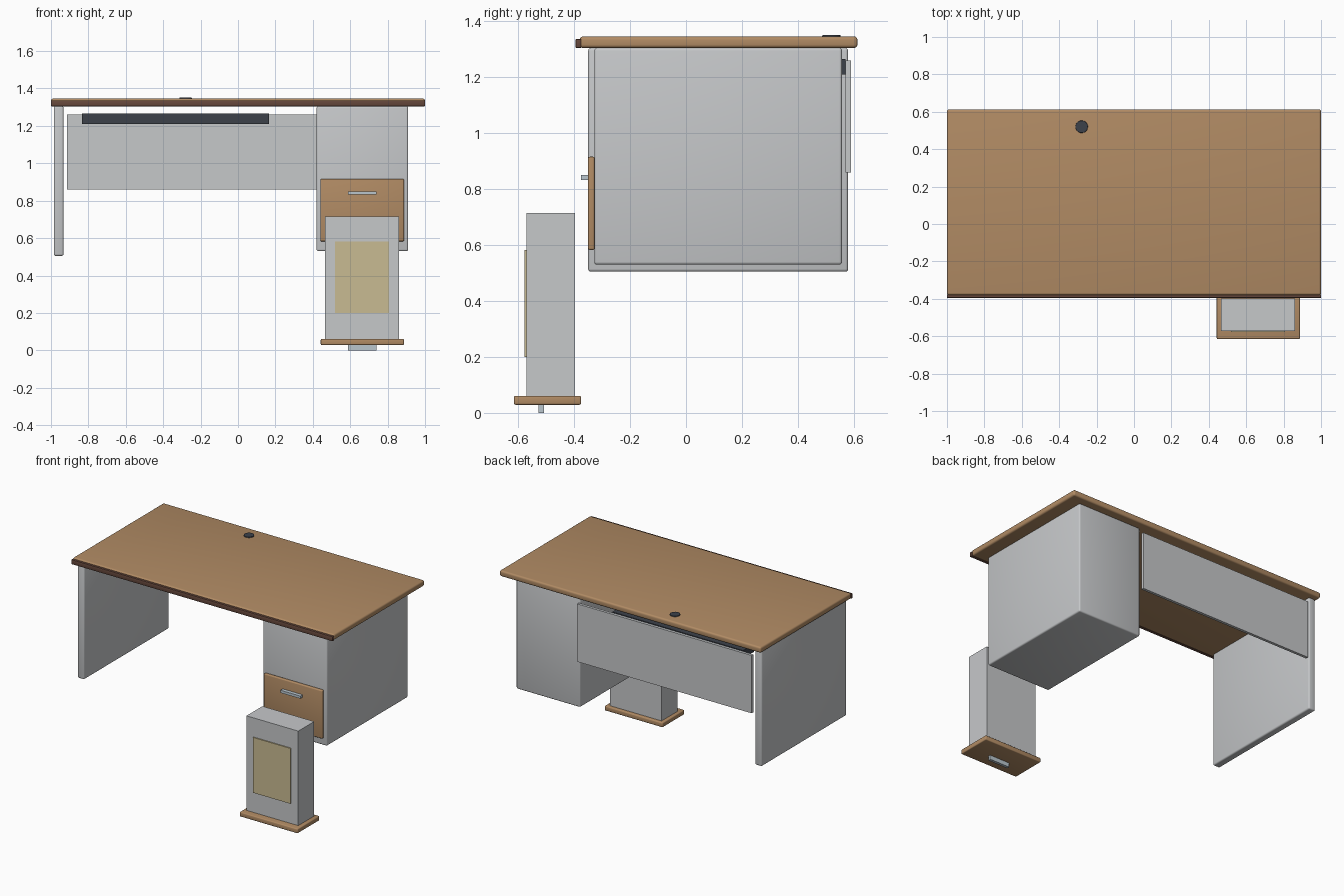
import bpy, bmesh
from mathutils import Matrix, Vector

default = bpy.data.objects.get("Cube")
if default:
    bpy.data.objects.remove(default, do_unlink=True)


def linear(v):
    v /= 255
    return v / 12.92 if v < 0.04 else ((v + 0.055) / 1.055) ** 2.4


def material(name, r, g, b):
    m = bpy.data.materials.new(name)
    m.use_nodes = True
    color = (linear(r), linear(g), linear(b), 1)
    m.diffuse_color = color
    m.node_tree.nodes["Principled BSDF"].inputs["Base Color"].default_value = color
    return m


wood = material("light wood", 177, 139, 100)
edge_brown = material("dark brown edging", 102, 72, 60)
gray = material("light gray panel", 198, 200, 202)
metal = material("pale blue metal", 186, 198, 206)
dark = material("dark plastic", 60, 65, 74)
tan = material("pale yellow card", 201, 187, 146)


def finish(name, bm, mat):
    mesh = bpy.data.meshes.new(name)
    bm.to_mesh(mesh)
    bm.free()
    mesh.materials.append(mat)
    ob = bpy.data.objects.new(name, mesh)
    bpy.context.collection.objects.link(ob)
    bpy.ops.object.select_all(action="DESELECT")
    ob.select_set(True)
    bpy.context.view_layer.objects.active = ob
    bpy.ops.object.shade_smooth_by_angle()
    return ob


def box(name, xs, ys, zs, mat, bevel=0, segments=3):
    """Box between limits on each axis, with optional rounded edges."""
    low, high = map(Vector, zip(xs, ys, zs))
    bm = bmesh.new()
    bmesh.ops.create_cube(bm, size=1, matrix=Matrix.Translation((low + high) / 2)
                          @ Matrix.Diagonal((*(high - low), 1)))
    if bevel:
        bmesh.ops.bevel(bm, geom=bm.edges[:], offset=bevel, segments=segments,
                        profile=0.5, affect="EDGES")
    return finish(name, bm, mat)


# Desktop with its front edging
box("desktop", (-1, 1), (-0.38, 0.613), (1.305, 1.346), wood, 0.012, 4)
box("front_edging", (-1, 1), (-0.395, -0.375), (1.305, 1.337), edge_brown, 0.003, 2)

# Cable grommet
bm = bmesh.new()
bmesh.ops.create_cone(bm, cap_ends=True, segments=32, radius1=0.034, radius2=0.032,
                      depth=0.008, matrix=Matrix.Translation((-0.28, 0.52, 1.347)))
finish("cable_grommet", bm, dark)

# Supports
box("side_panel", (-0.985, -0.933), (-0.35, 0.58), (0.505, 1.305), gray, 0.01)
box("pedestal", (0.42, 0.91), (-0.328, 0.558), (0.53, 1.305), gray, 0.01)
box("modesty_panel", (-0.915, 0.42), (0.571, 0.59), (0.86, 1.26), gray)
box("cable_tray", (-0.835, 0.165), (0.45, 0.57), (1.21, 1.265), dark)

# Closed drawer
box("drawer_front", (0.44, 0.888), (-0.35, -0.327), (0.583, 0.916), wood, 0.006)
box("drawer_handle", (0.587, 0.74), (-0.375, -0.349), (0.832, 0.85), metal)

# Removed drawer standing on its front
box("loose_drawer_box", (0.465, 0.861), (-0.571, -0.397), (0.058, 0.715), gray)
box("loose_drawer_front", (0.442, 0.887), (-0.615, -0.375), (0.029, 0.061), wood, 0.006)
box("loose_drawer_handle", (0.587, 0.74), (-0.527, -0.508), (0, 0.03), metal)
box("loose_drawer_card", (0.518, 0.807), (-0.578, -0.57), (0.2, 0.583), tan)
